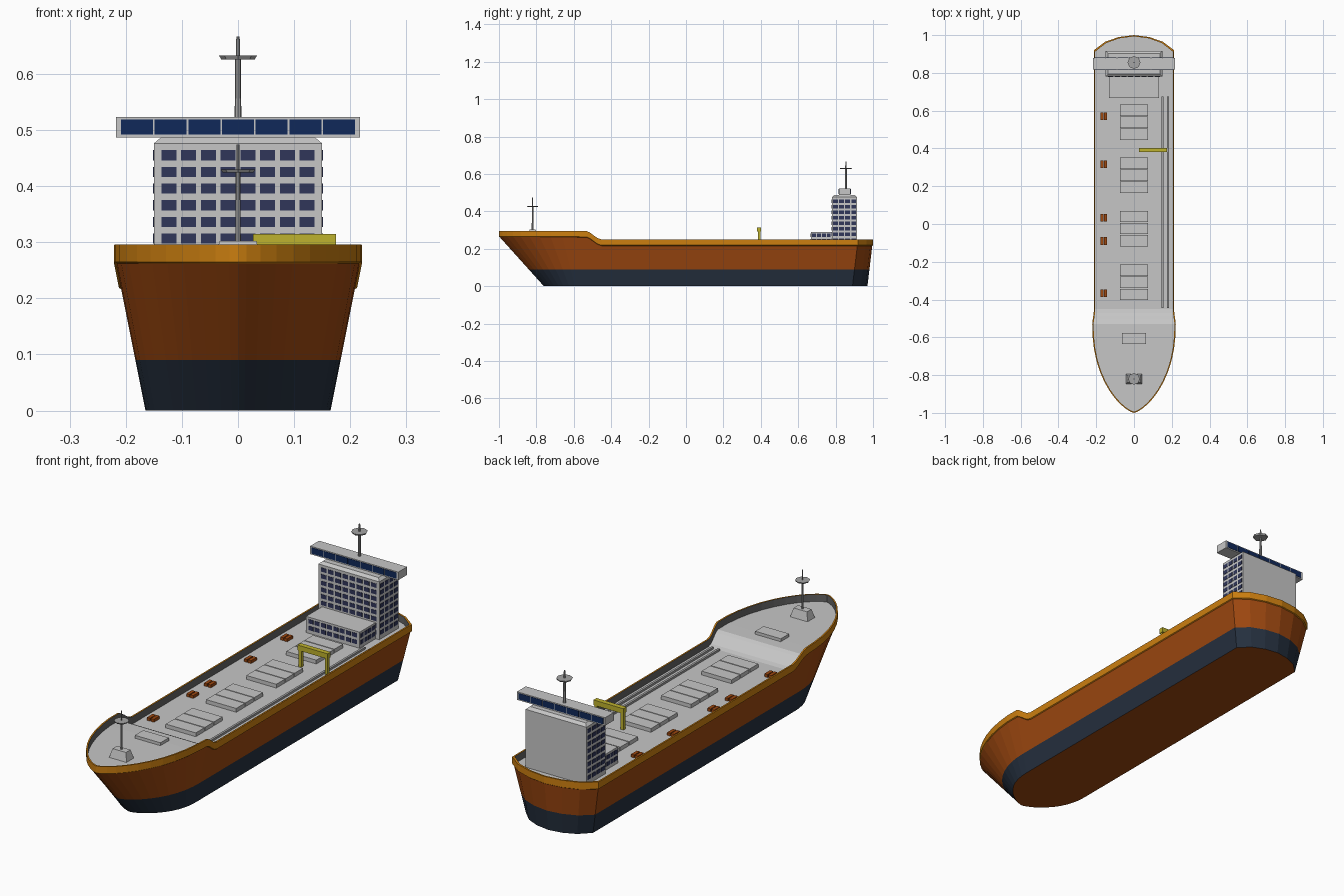
import bpy, bmesh, math
from mathutils import Vector

if "Cube" in bpy.data.objects:
    bpy.data.objects.remove(bpy.data.objects["Cube"])


def material(name, r, g, b):
    lin = [((c / 255 + 0.055) / 1.055) ** 2.4 if c > 10 else c / 255 / 12.92 for c in (r, g, b)]
    m = bpy.data.materials.new(name)
    m.diffuse_color = (*lin, 1)
    m.use_nodes = True
    m.node_tree.nodes["Principled BSDF"].inputs["Base Color"].default_value = m.diffuse_color
    return m


GREY = material("light_grey", 198, 198, 198)
DARK = material("dark_grey", 100, 100, 100)
RUST = material("rust_brown", 158, 72, 16)
AMBER = material("amber", 204, 127, 16)
NAVY = material("waterline_navy", 37, 48, 63)
GLASS = material("cabin_glass", 48, 54, 90)
BLUE = material("bridge_glass", 16, 40, 90)
YELLOW = material("crane_yellow", 190, 178, 46)
STEEL = material("mast_grey", 165, 165, 165)


def finish(name, bm, mats):
    bmesh.ops.recalc_face_normals(bm, faces=bm.faces)
    me = bpy.data.meshes.new(name)
    bm.to_mesh(me)
    bm.free()
    for m in mats:
        me.materials.append(m)
    ob = bpy.data.objects.new(name, me)
    bpy.context.collection.objects.link(ob)
    return ob


def boxes(name, mat, bounds, inset=0.0):
    """Boxes given as (x0, x1, y0, y1, z0, z1); inset narrows the top."""
    bm = bmesh.new()
    for x0, x1, y0, y1, z0, z1 in bounds:
        for v in bmesh.ops.create_cube(bm, size=1)["verts"]:
            d = inset if v.co.z > 0 else 0
            v.co = Vector((x0 + d if v.co.x < 0 else x1 - d,
                           y0 + d if v.co.y < 0 else y1 - d,
                           z0 if v.co.z < 0 else z1))
    return finish(name, bm, [mat])


def cylinder(name, mat, x, y, z0, z1, r0, r1, sides=8):
    bm = bmesh.new()
    bmesh.ops.create_cone(bm, cap_ends=True, segments=sides, radius1=r0, radius2=r1, depth=z1 - z0)
    bmesh.ops.translate(bm, verts=bm.verts, vec=(x, y, (z0 + z1) / 2))
    return finish(name, bm, [mat])


# Hull: stations from bow to stern, rings from keel to deck
BOW_Y = -0.53


def deck_z(y):
    t = min(max((y + 0.54) / 0.09, 0), 1)
    return 0.262 - 0.046 * t * t * (3 - 2 * t)


stations = [("bow", math.cos(k / 11 * math.pi / 2)) for k in range(11)]
stations += [("mid", y) for y in (-0.53, -0.515, -0.5, -0.485, -0.47, -0.45)]
stations += [("stern", p) for p in ((1, 0.08), (0.72, 0.035), (0.38, 0.01), (0, 0))]


def hull_point(st, z, off=0.0):
    kind, p = st
    w = 0.165 + 0.2 * z + off
    tip = -0.76 - 0.9 * z - off
    end = 0.97 + 0.12 * z + off
    if kind == "bow":
        return w * max(1 - p ** 2.2, 0) ** 0.7, BOW_Y + (tip - BOW_Y) * p
    if kind == "mid":
        return w, p
    return w * p[0], end - p[1]


def ring_points(st):
    zb = deck_z({"bow": -0.9, "mid": st[1], "stern": 0.9}[st[0]])
    top = zb + 0.034
    spec = [(0, 0, 0), (0.09, 0.09, 0), (zb, zb, 0), (zb, zb + 0.003, 0.004),
            (zb, top, 0.004), (zb, top, -0.003), (zb, zb + 0.002, -0.003)]
    return [(*hull_point(st, zp, off), z) for zp, z, off in spec]


bm = bmesh.new()
sides = []
for s in (1, -1):
    sides.append([[bm.verts.new((s * x, y, z)) for x, y, z in ring_points(st)] for st in stations])
for i in range(len(stations) - 1):
    for col in sides:
        for r, m in enumerate((0, 1, 2, 2, 2, 3)):
            f = bm.faces.new((col[i][r], col[i + 1][r], col[i + 1][r + 1], col[i][r + 1]))
            f.material_index = m
    for r, m in ((0, 1), (6, 4)):
        a, b = sides
        f = bm.faces.new((a[i][r], a[i + 1][r], b[i + 1][r], b[i][r]))
        f.material_index = m
bmesh.ops.remove_doubles(bm, verts=bm.verts, dist=1e-5)
finish("hull", bm, [NAVY, RUST, AMBER, DARK, GREY])

D, F = 0.217, 0.263  # main deck and forecastle deck heights

# Accommodation tower, deckhouse and bridge
boxes("tower", GREY, [(-0.15, 0.15, 0.78, 0.915, D, 0.476)])
boxes("tower_roof", GREY, [(-0.15, 0.15, 0.78, 0.915, 0.476, 0.487)], 0.013)
boxes("deckhouse", GREY, [(-0.132, 0.132, 0.668, 0.78, D, 0.29)])
boxes("bridge", GREY, [(-0.217, 0.217, 0.818, 0.88, 0.487, 0.523)])


def windows(name, hx, y0, y1, ztop, rows, cols, side_cols):
    """Window plates on the front and both sides of a block."""
    out = []
    t = 0.0015
    for r in range(rows):
        z = ztop - 0.0297 * r
        za, zb = z - 0.009, z + 0.009
        p = (2 * hx - 0.018) / cols
        for c in range(cols):
            x = (c - (cols - 1) / 2) * p
            out.append((x - p * 0.38, x + p * 0.38, y0 - t, y0 + t, za, zb))
        p = (y1 - y0 - 0.006) / side_cols
        for c in range(side_cols):
            y = (y0 + y1) / 2 + (c - (side_cols - 1) / 2) * p
            for s in (-hx, hx):
                out.append((s - t, s + t, y - p * 0.38, y + p * 0.38, za, zb))
    boxes(name, GLASS, out)


windows("tower_windows", 0.15, 0.78, 0.915, 0.455, 8, 8, 4)
windows("deckhouse_windows", 0.132, 0.668, 0.78, 0.272, 2, 8, 4)
boxes("bridge_windows", BLUE,
      [((i - 3) * 0.06 - 0.0285, (i - 3) * 0.06 + 0.0285, y - 0.0015, y + 0.0015, 0.492, 0.519)
       for i in range(7) for y in (0.818, 0.88)])

# Masts with radar discs
cylinder("main_mast", STEEL, 0, 0.855, 0.52, 0.63, 0.006, 0.005)
cylinder("main_mast_tip", STEEL, 0, 0.855, 0.63, 0.667, 0.004, 0.003)
cylinder("main_mast_disc", STEEL, 0, 0.855, 0.626, 0.633, 0.030, 0.034)
boxes("bow_mast_base", GREY, [(-0.043, 0.043, -0.846, -0.794, F, 0.302)], 0.01)
cylinder("bow_mast", STEEL, 0, -0.82, 0.30, 0.427, 0.005, 0.004)
cylinder("bow_mast_tip", STEEL, 0, -0.82, 0.427, 0.474, 0.003, 0.0025)
cylinder("bow_mast_disc", STEEL, 0, -0.82, 0.424, 0.430, 0.027, 0.031)

# Hatches: four groups of three covers, plus one on the forecastle
boxes("cargo_hatches", GREY,
      [(-0.074, 0.074, y + i * 0.064 + 0.002, y + i * 0.064 + 0.062, D, D + 0.018)
       for y in (0.443, 0.162, -0.12, -0.405) for i in range(3)])
boxes("forecastle_hatch", GREY, [(-0.063, 0.063, -0.636, -0.577, F, F + 0.014)])

# Paired deck lockers on the left
boxes("deck_lockers", RUST,
      [(x - 0.0075, x + 0.0075, y - 0.02, y + 0.02, D, D + 0.014)
       for y in (0.571, 0.317, 0.034, -0.09, -0.367) for x in (-0.17, -0.151)])

# Deck pipes and yellow gantry on the right
boxes("deck_pipes", STEEL, [(x - 0.005, x + 0.005, -0.445, 0.675, D, D + 0.01) for x in (0.15, 0.181)])
boxes("gantry_beam", YELLOW, [(0.027, 0.175, 0.38, 0.402, 0.292, 0.315)])
boxes("gantry_legs", YELLOW, [(x - 0.007, x + 0.007, 0.384, 0.398, D, 0.294) for x in (0.036, 0.166)])
